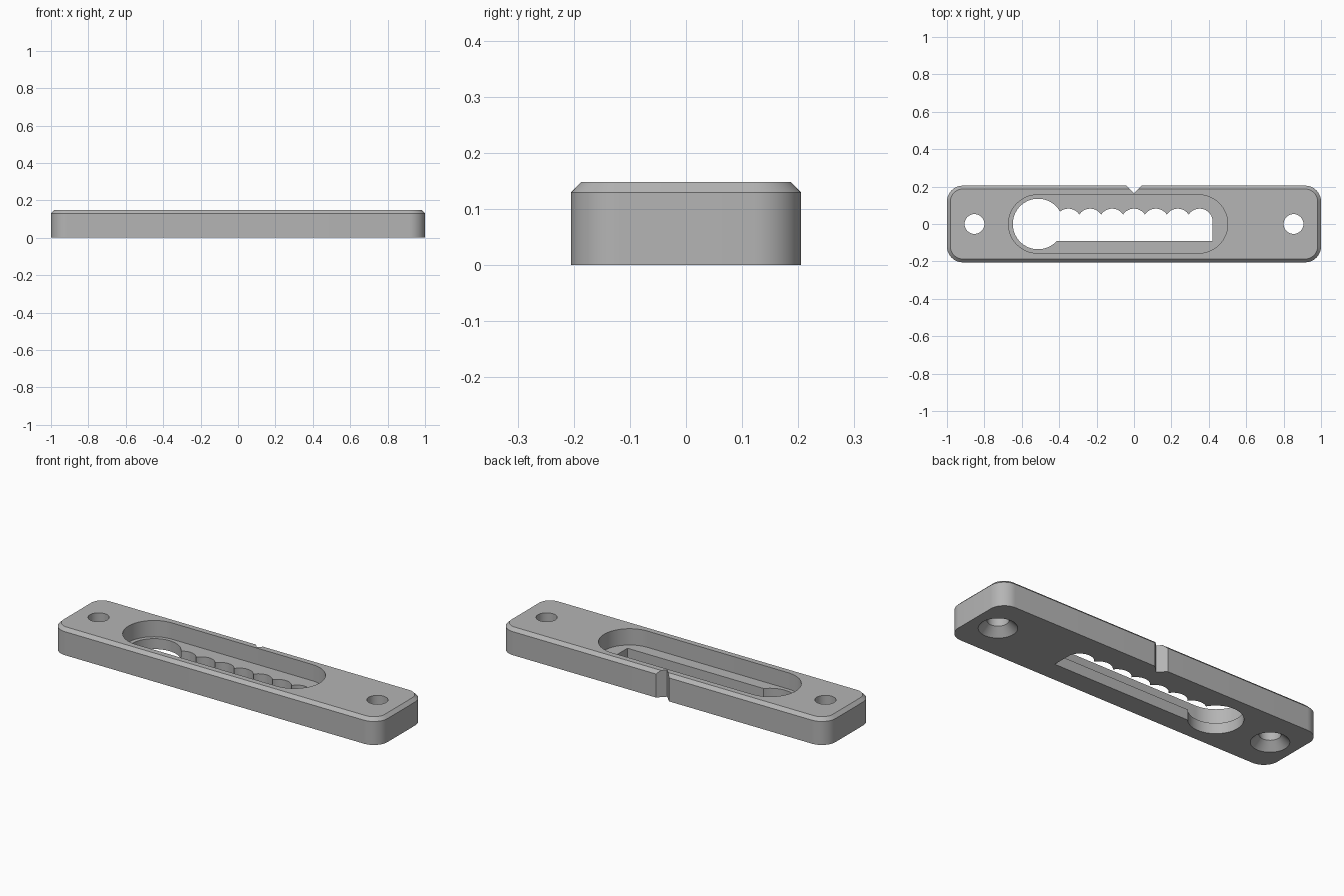
import bpy
import bmesh
from math import sin, cos, pi, radians, asin

# Remove the default object
if "Cube" in bpy.data.objects:
    bpy.data.objects.remove(bpy.data.objects["Cube"], do_unlink=True)

HALF_LENGTH, HALF_WIDTH, HEIGHT = 1.0, 0.205, 0.148
CHAMFER, CORNER = 0.018, 0.085
POCKET_FLOOR = 0.058

grey = bpy.data.materials.new("grey")
grey.use_nodes = True
colour = (0.46, 0.46, 0.46, 1)
grey.diffuse_color = colour
grey.node_tree.nodes["Principled BSDF"].inputs["Base Color"].default_value = colour


def arc(cx, cy, r, start, end, steps):
    """Points along an arc, angles in radians."""
    return [(cx + r * cos(start + (end - start) * i / steps),
             cy + r * sin(start + (end - start) * i / steps)) for i in range(steps + 1)]


def circle(cx, cy, r, steps=64):
    return arc(cx, cy, r, 0, 2 * pi, steps)[:-1]


def rounded_rectangle(hx, hy, r):
    points = []
    for k, (sx, sy) in enumerate([(1, 1), (-1, 1), (-1, -1), (1, -1)]):
        points += arc(sx * (hx - r), sy * (hy - r), r, k * pi / 2, (k + 1) * pi / 2, 12)
    return points


def loft(name, sections):
    """Closed solid through (outline, z) sections with matching point counts."""
    bm = bmesh.new()
    rings = [[bm.verts.new((x, y, z)) for x, y in outline] for outline, z in sections]
    for low, high in zip(rings, rings[1:]):
        for i in range(len(low)):
            j = (i + 1) % len(low)
            bm.faces.new((low[i], low[j], high[j], high[i]))
    bm.faces.new(rings[0][::-1])
    bm.faces.new(rings[-1])
    bmesh.ops.recalc_face_normals(bm, faces=bm.faces)
    mesh = bpy.data.meshes.new(name)
    bm.to_mesh(mesh)
    bm.free()
    mesh.materials.append(grey)
    obj = bpy.data.objects.new(name, mesh)
    bpy.context.collection.objects.link(obj)
    return obj


def prism(name, outline, low, high):
    return loft(name, [(outline, low), (outline, high)])


# Rounded bar with a chamfered top edge
outer = rounded_rectangle(HALF_LENGTH, HALF_WIDTH, CORNER)
inner = rounded_rectangle(HALF_LENGTH - CHAMFER, HALF_WIDTH - CHAMFER, CORNER - CHAMFER)
body = loft("mounting_plate", [(outer, 0), (outer, HEIGHT - CHAMFER), (inner, HEIGHT)])

# Long recessed pocket open to the top
pocket = (arc(0.345, 0, 0.156, -pi / 2, pi / 2, 32)
          + arc(-0.515, 0, 0.156, pi / 2, 3 * pi / 2, 32))
cutters = [prism("pocket_cutter", pocket, POCKET_FLOOR, 0.3)]

# Keyhole entry and slot with a scalloped rear edge
cutters.append(prism("keyhole_cutter", circle(-0.513, 0, 0.135), -0.1, 0.1))
spacing, radius, centre_y = 0.117, 0.07, 0.012
cusp = asin(spacing / 2 / radius)
slot = [(-0.5, -0.09), (0.351 + radius, -0.09)]
for i in range(3, -4, -1):
    start = 0 if i == 3 else pi / 2 - cusp
    points = arc(i * spacing, centre_y, radius, start, pi / 2 + cusp, 16)
    slot += points if i == -3 else points[:-1]
slot.append((-0.5, slot[-1][1]))
cutters.append(prism("slot_cutter", slot, -0.1, 0.1))

# Screw holes, countersunk from below
for side, x in (("left", 0.853), ("right", -0.853)):
    wide, narrow = 0.095, 0.053
    cutters.append(loft(side + "_screw_cutter", [
        (circle(x, 0, wide + 0.02), -0.02), (circle(x, 0, narrow), wide - narrow),
        (circle(x, 0, narrow), 0.3)]))

# Vertical centre notch in the rear edge
notch = [(0, 0.165), (0.08, 0.245), (-0.08, 0.245)]
cutters.append(prism("notch_cutter", notch, -0.1, 0.3))

# Apply the cuts and clear away the cutters
bpy.context.view_layer.objects.active = body
for cutter in cutters:
    cutter.hide_render = True
    cut = body.modifiers.new(cutter.name, "BOOLEAN")
    cut.operation, cut.solver, cut.object = "DIFFERENCE", "EXACT", cutter
    bpy.ops.object.modifier_apply(modifier=cut.name)
    bpy.data.objects.remove(cutter, do_unlink=True)

bpy.ops.object.select_all(action="DESELECT")
body.select_set(True)
bpy.ops.object.shade_smooth_by_angle(angle=radians(25))
